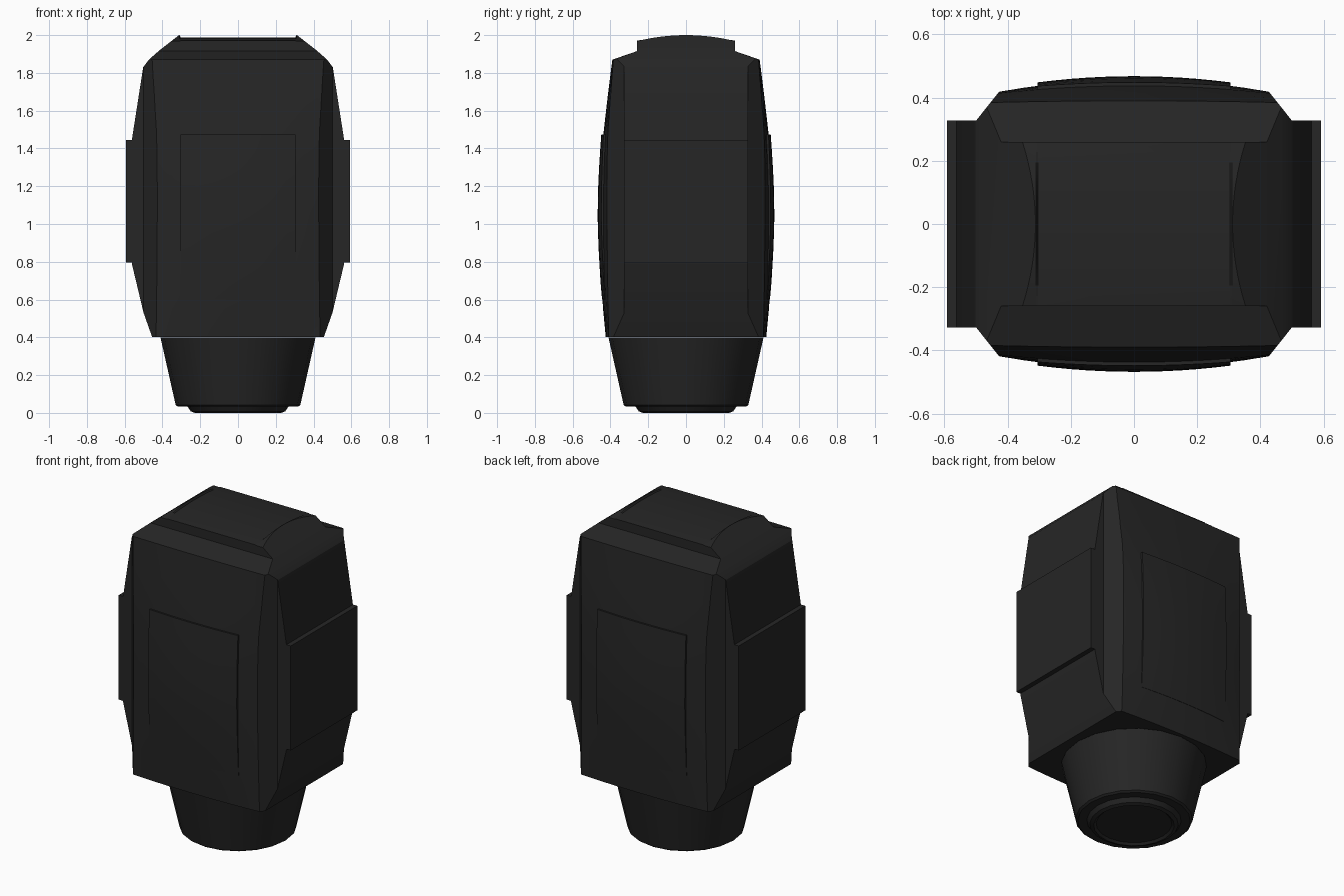
import bpy, bmesh, math

if "Cube" in bpy.data.objects:
    bpy.data.objects.remove(bpy.data.objects["Cube"], do_unlink=True)

black = bpy.data.materials.new("soft black")
black.use_nodes = True
black.diffuse_color = (0.019, 0.019, 0.019, 1)
black.node_tree.nodes["Principled BSDF"].inputs["Base Color"].default_value = (0.019, 0.019, 0.019, 1)


def loft(name, rings):
    """Closed solid through rings that share a point count."""
    bm = bmesh.new()
    rows = [[bm.verts.new(p) for p in ring] for ring in rings]
    n = len(rows[0])
    for a, b in zip(rows, rows[1:]):
        for i in range(n):
            bm.faces.new((a[i], a[(i + 1) % n], b[(i + 1) % n], b[i]))
    bm.faces.new(rows[0])
    bm.faces.new(rows[-1])
    bmesh.ops.recalc_face_normals(bm, faces=bm.faces)
    mesh = bpy.data.meshes.new(name)
    bm.to_mesh(mesh)
    bm.free()
    mesh.materials.append(black)
    obj = bpy.data.objects.new(name, mesh)
    bpy.context.collection.objects.link(obj)
    return obj


def intersect(obj, cutters):
    for c in cutters:
        mod = obj.modifiers.new("trim", 'BOOLEAN')
        mod.operation, mod.solver, mod.object = 'INTERSECT', 'EXACT', c
    graph = bpy.context.evaluated_depsgraph_get()
    mesh = bpy.data.meshes.new_from_object(obj.evaluated_get(graph))
    obj.modifiers.clear()
    obj.data = mesh


def smooth(obj, degrees):
    bpy.ops.object.select_all(action='DESELECT')
    obj.select_set(True)
    bpy.context.view_layer.objects.active = obj
    bpy.ops.object.shade_smooth_by_angle(angle=math.radians(degrees))


def blend(table, z, col):
    for a, b in zip(table, table[1:]):
        if z <= b[0]:
            t = (z - a[0]) / (b[0] - a[0])
            return a[col] + t * (b[col] - a[col])
    return table[-1][col]


# Body depth: height, half depth on the centre line, half depth at the corners
DEPTH = [(0.403, 0.425, 0.41), (0.55, 0.439, 0.413), (0.7, 0.449, 0.415),
         (0.88, 0.455, 0.417), (1.05, 0.457, 0.418), (1.2, 0.454, 0.418),
         (1.34, 0.447, 0.417), (1.48, 0.437, 0.414), (1.68, 0.414, 0.4),
         (1.87, 0.39, 0.385)]


def front_y(x, z):
    centre, corner = blend(DEPTH, z, 1), blend(DEPTH, z, 2)
    return centre - (centre - corner) * (x / 0.43) ** 2


# Body: barrel curved in both directions, with a sloping lid
xs = [i * 0.07 for i in range(-10, 11)]
levels = [(z, [front_y(x, z) for x in xs]) for z, _, _ in DEPTH]
levels.append((1.915, [0.26] * len(xs)))
body = loft("body", [
    [(x, -y, z) for x, y in zip(xs, ys)] + [(x, y, z) for x, y in reversed(list(zip(xs, ys)))]
    for z, ys in levels])

# Trimming solids: plan with chamfered corners, and front outline
half = [(0.7, 0.327), (0.5, 0.327), (0.43, 0.415), (0.33, 0.54)]
plan = half + [(-x, y) for x, y in reversed(half)]
plan += [(-x, -y) for x, y in plan]
plan_trim = loft("plan_trim", [[(x, y, z) for x, y in plan] for z in (0.2, 2.2)])

side = [(0.455, 0.403), (0.5, 0.53), (0.562, 0.79), (0.562, 1.445),
        (0.502, 1.83), (0.47, 1.872), (0.415, 1.92), (0.312, 2.0), (0.29, 2.02)]
outline = side + [(-x, z) for x, z in reversed(side)]
outline_trim = loft("outline_trim", [[(x, y, z) for x, z in outline] for y in (-0.8, 0.8)])

# Arched top cap with a slightly sunken middle
ys = [0.26 * i / 8 for i in range(-8, 9)]


def cap_ring(x, edge, crown):
    arch = [(x, y, crown - (crown - edge) * (y / 0.26) ** 2) for y in ys]
    return arch + [(x, 0.26, 1.9), (x, -0.26, 1.9)]


outer, inner = (1.968, 2.0), (1.971, 1.988)
cap = loft("top_cap", [cap_ring(-0.6, *outer), cap_ring(-0.31, *outer), cap_ring(-0.304, *inner),
                       cap_ring(0.304, *inner), cap_ring(0.31, *outer), cap_ring(0.6, *outer)])

intersect(body, [plan_trim, outline_trim])
intersect(cap, [outline_trim])
for trim in (plan_trim, outline_trim):
    bpy.data.objects.remove(trim, do_unlink=True)
smooth(body, 12)
smooth(cap, 12)

# Raised side plates
for s, label in ((1, "left"), (-1, "right")):
    loft(label + "_side_plate", [
        [(s * x, -0.327, z), (s * x, 0.327, z), (s * x, 0.327, t), (s * x, -0.327, t)]
        for x, z, t in ((0.48, 0.795, 1.445), (0.592, 0.795, 1.445))])

# Front and back panels that follow the body and fade in at the bottom
panel_x = [0.305 * i / 6 for i in range(-6, 7)]
panel_z = [0.6 + 0.875 * i / 10 for i in range(11)]
for s, label in ((-1, "front"), (1, "back")):
    rings = []
    for z in panel_z:
        lift = 0.002 + 0.009 * min(1, (z - 0.6) / 0.4)
        rings.append([(x, s * (front_y(x, z) + lift), z) for x in panel_x]
                     + [(0.305, s * 0.37, z), (-0.305, s * 0.37, z)])
    smooth(loft(label + "_panel", rings), 12)

# Tapered neck with a stepped, recessed foot
profile = [(0.15, 0.398), (0.41, 0.398), (0.33, 0.042), (0.318, 0.033), (0.267, 0.033),
           (0.25, 0.008), (0.228, 0.0), (0.214, 0.012), (0.15, 0.012)]
sides = 20
turn = [2 * math.pi * i / sides for i in range(sides)]
neck = loft("neck", [[(r * math.cos(a), r * math.sin(a), z) for a in turn] for r, z in profile])
smooth(neck, 25)
